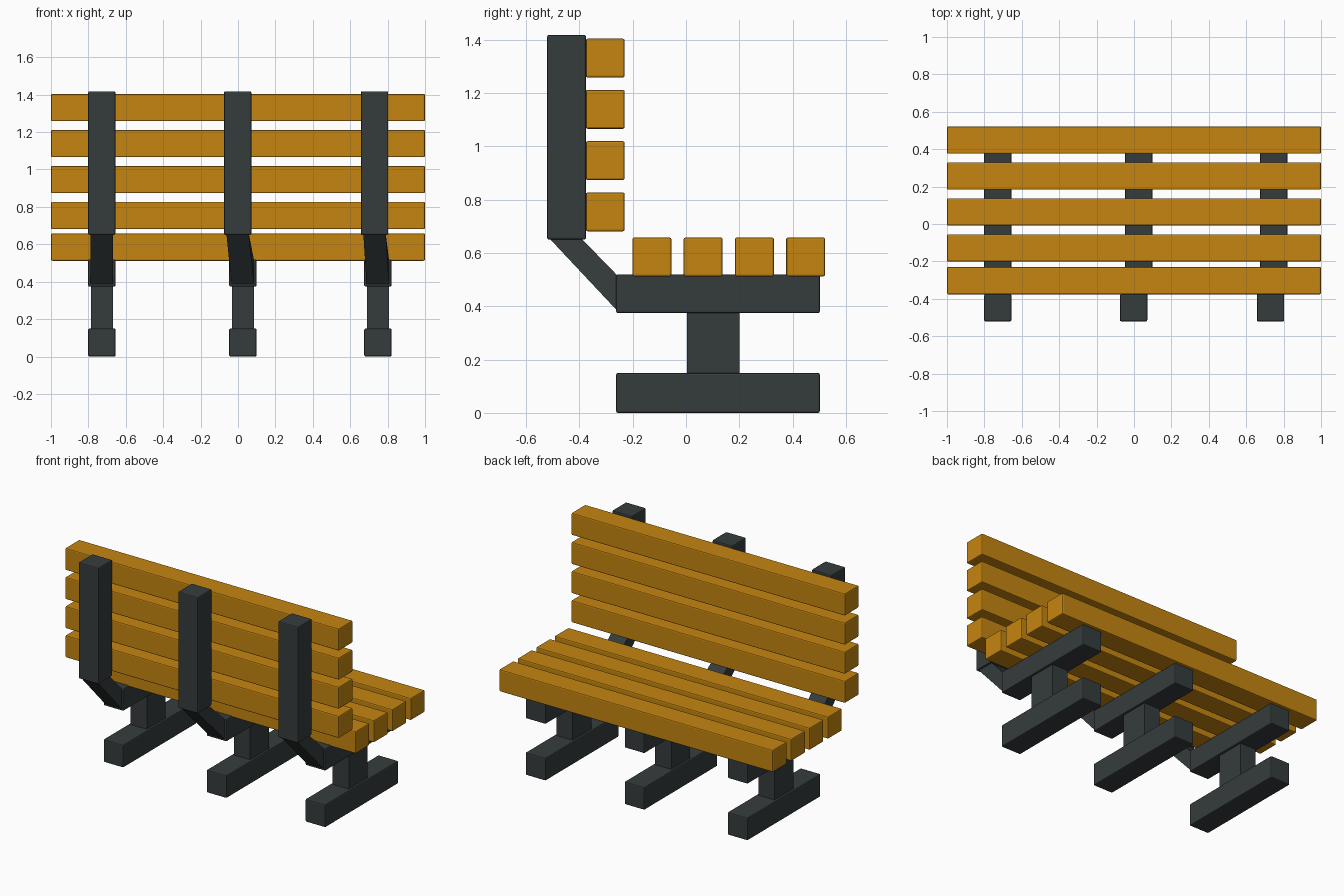
import bpy, bmesh

if "Cube" in bpy.data.objects:
    bpy.data.objects.remove(bpy.data.objects["Cube"])


def material(name, rgb):
    m = bpy.data.materials.new(name)
    m.diffuse_color = (*rgb, 1)
    m.use_nodes = True
    m.node_tree.nodes["Principled BSDF"].inputs["Base Color"].default_value = m.diffuse_color
    return m


WOOD = material("golden wood", (0.56, 0.235, 0.005))
METAL = material("dark slate", (0.036, 0.045, 0.046))


def finish(bm, name, mat, bevel):
    bmesh.ops.recalc_face_normals(bm, faces=bm.faces)
    if bevel:
        bmesh.ops.bevel(bm, geom=bm.edges[:], offset=bevel, segments=2,
                        profile=0.5, affect='EDGES')
    me = bpy.data.meshes.new(name)
    bm.to_mesh(me)
    bm.free()
    me.materials.append(mat)
    ob = bpy.data.objects.new(name, me)
    bpy.context.collection.objects.link(ob)
    return ob


def box(name, x, y, z, mat, bevel=0.007):
    """Box from (min, max) ranges on each axis."""
    bm = bmesh.new()
    bmesh.ops.create_cube(bm, size=1)
    for v in bm.verts:
        v.co = [r[0] if c < 0 else r[1] for c, r in zip(v.co, (x, y, z))]
    return finish(bm, name, mat, bevel)


def brace(name, x_top, x_low):
    """Slanted link from the underside of a post to the back of a seat beam."""
    bm = bmesh.new()
    h = 0.06
    top = [(-0.513, 0.655), (-0.393, 0.655)]
    low = [(-0.255, 0.38), (-0.255, 0.513)]
    rings = []
    for cx, (a, b) in ((x_top, top), (x_low, low)):
        rings.append([bm.verts.new((cx + s * h, *p))
                      for s, p in ((-1, a), (1, a), (1, b), (-1, b))])
    bm.faces.new(rings[0])
    bm.faces.new(rings[1])
    for i in range(4):
        j = (i + 1) % 4
        bm.faces.new((rings[0][i], rings[0][j], rings[1][j], rings[1][i]))
    return finish(bm, name, METAL, 0)


S = 0.146  # thickness of slats and beams

# Seat and backrest slats
for i in range(4):
    y = -0.201 + i * 0.1923
    box(f"seat_slat_{i + 1}", (-1, 1), (y, y + S), (0.512, 0.658), WOOD)
    z = 0.681 + i * 0.1923
    box(f"back_slat_{i + 1}", (-1, 1), (-0.376, -0.230), (z, z + S), WOOD)

# Three supports: post centre and base centre differ slightly
for side, xp, xb in (("left", -0.728, -0.728), ("middle", -0.002, 0.026),
                     ("right", 0.73, 0.748)):
    px, bx = (xp - S / 2, xp + S / 2), (xb - S / 2, xb + S / 2)
    box(f"{side}_foot", bx, (-0.262, 0.502), (0, 0.15), METAL)
    box(f"{side}_seat_beam", bx, (-0.262, 0.502), (0.374, 0.52), METAL)
    box(f"{side}_pillar", (xb - 0.059, xb + 0.059), (0.004, 0.2),
        (0.14, 0.385), METAL, 0)
    box(f"{side}_back_post", px, (-0.521, -0.375), (0.65, 1.418), METAL)
    brace(f"{side}_brace", xp, xb)
